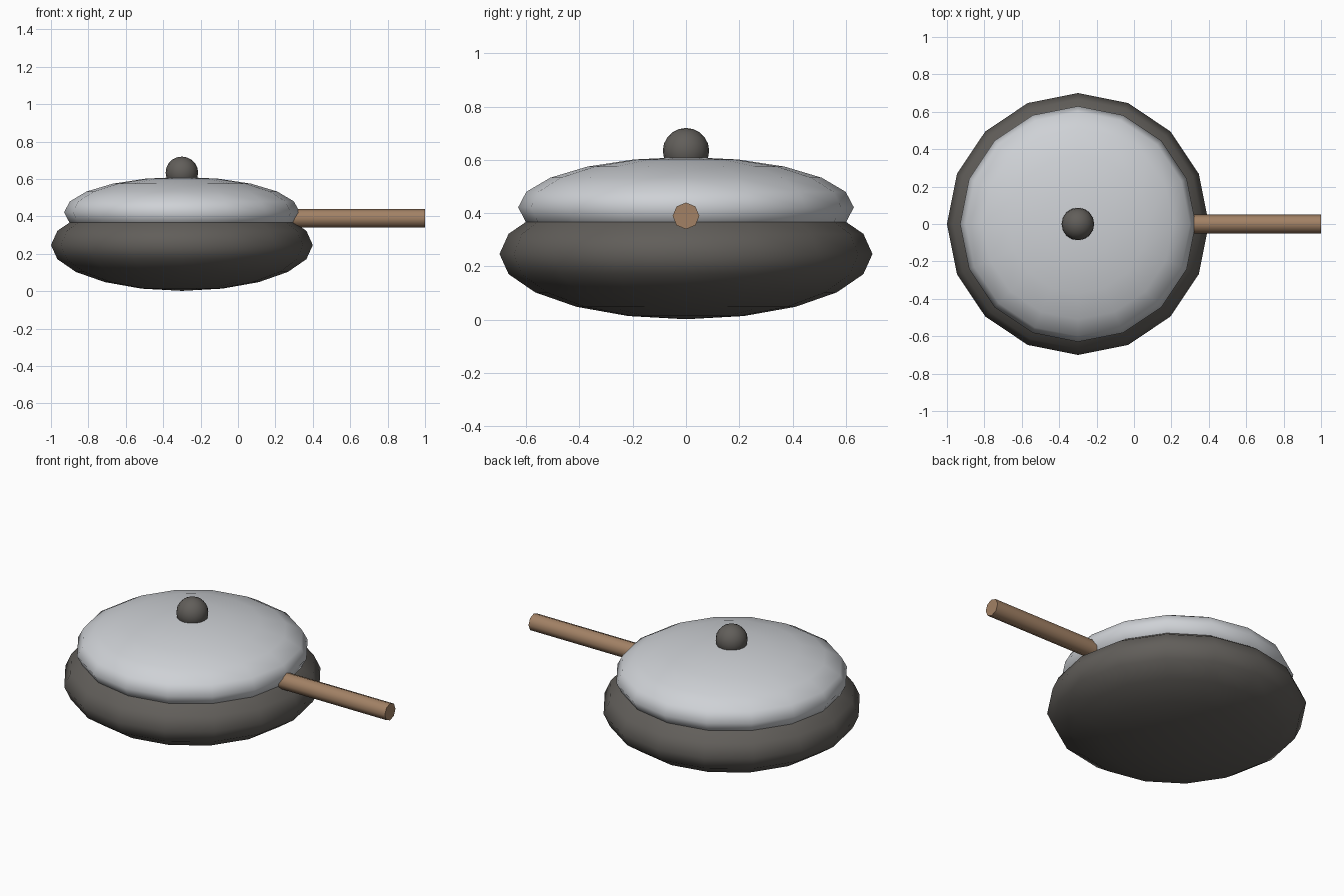
import bpy
from math import pi, radians

cube = bpy.data.objects.get("Cube")
if cube:
    bpy.data.objects.remove(cube, do_unlink=True)


def material(name, rgb):
    mat = bpy.data.materials.new(name)
    mat.use_nodes = True
    mat.diffuse_color = (*rgb, 1)
    mat.node_tree.nodes["Principled BSDF"].inputs["Base Color"].default_value = (*rgb, 1)
    return mat


IRON = material("dark iron", (0.12, 0.112, 0.102))
STEEL = material("pale steel", (0.62, 0.64, 0.67))
WOOD = material("brown wood", (0.36, 0.22, 0.13))
PAN_X = -0.3


def ball(name, z, radius, half_height, mat, segments=16, rings=10):
    """Smooth ellipsoid on the pan's axis."""
    bpy.ops.mesh.primitive_uv_sphere_add(segments=segments, ring_count=rings,
                                         radius=1, location=(PAN_X, 0, z))
    obj = bpy.context.object
    obj.name = name
    obj.scale = (radius, radius, half_height)
    bpy.ops.object.transform_apply(location=False, rotation=False, scale=True)
    bpy.ops.object.shade_smooth()
    obj.data.materials.append(mat)
    return obj


# Pan body, lid and knob
ball("pan_body", 0.247, 0.7, 0.245, IRON)
ball("lid", 0.422, 0.63, 0.189, STEEL)
ball("lid_knob", 0.634, 0.087, 0.086, IRON, 16, 10)

# Handle reaching out to the left, with its inner end sunk in the body
START, END = 0.2, 1.0
bpy.ops.mesh.primitive_cylinder_add(vertices=8, radius=0.05, depth=END - START,
                                    location=((START + END) / 2, 0, 0.39),
                                    rotation=(0, pi / 2, 0))
handle = bpy.context.object
handle.name = "handle"
handle.data.materials.append(WOOD)
bpy.ops.object.shade_smooth_by_angle(angle=radians(60))
